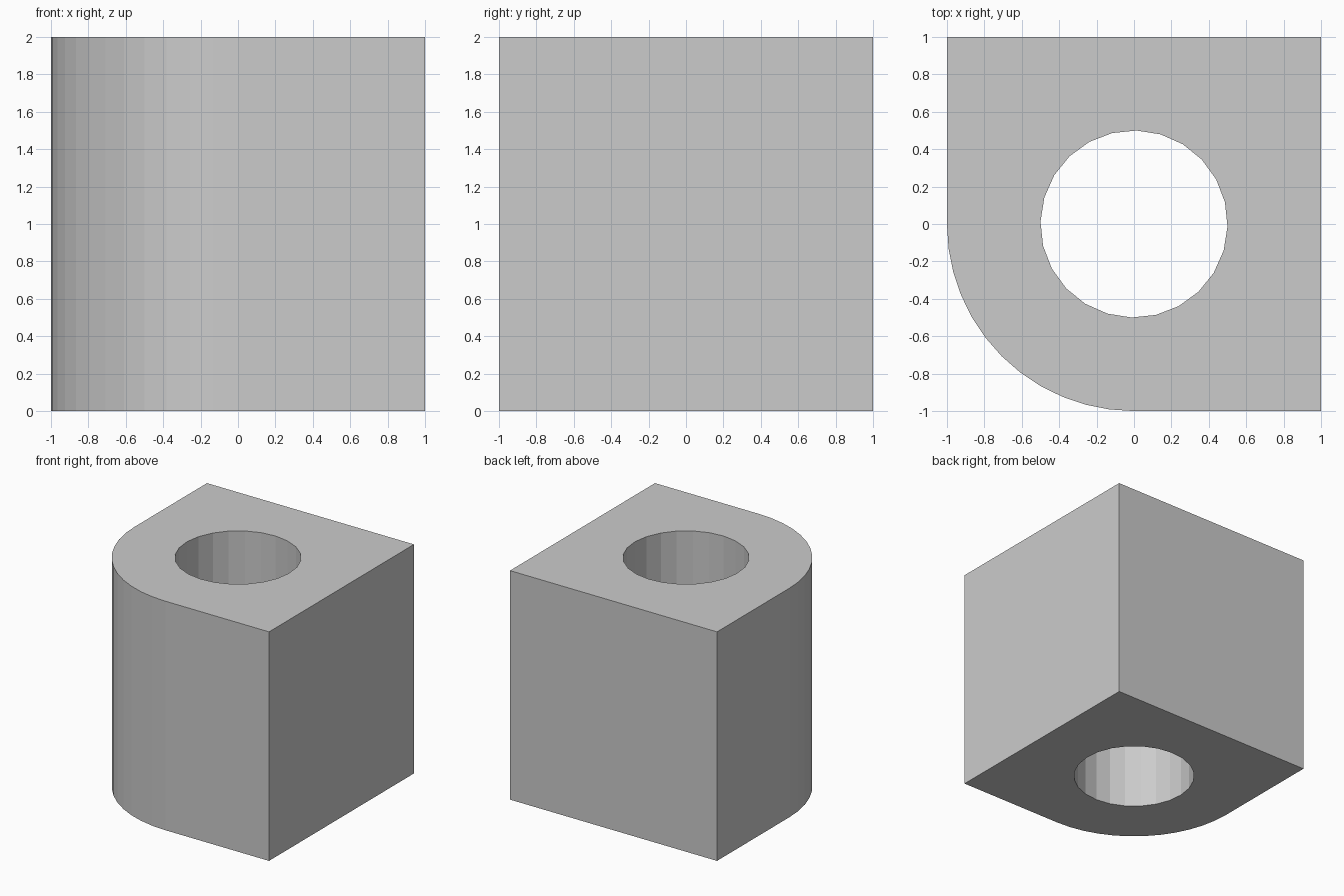
import bpy, bmesh, math

if "Cube" in bpy.data.objects:
    bpy.data.objects.remove(bpy.data.objects["Cube"])

HEIGHT = 2.0


def arc(radius, start, step, count):
    """Points on a circle around the origin, angles in degrees."""
    angles = [math.radians(start + step * i) for i in range(count)]
    return [(radius * math.cos(a), radius * math.sin(a)) for a in angles]


def add_loop(bm, points):
    verts = [bm.verts.new((x, y, 0)) for x, y in points]
    return [bm.edges.new((v, verts[(i + 1) % len(verts)])) for i, v in enumerate(verts)]


bm = bmesh.new()

# Outer profile: square with one quarter-round corner
edges = add_loop(bm, arc(1.0, 180, 7.5, 13) + [(1, -1), (1, 1), (-1, 1)])

# 24-sided through hole
edges += add_loop(bm, arc(0.5, -1.5, 15, 24))

# Fill between the loops and extrude to full height
bmesh.ops.triangle_fill(bm, edges=edges, use_beauty=True)
result = bmesh.ops.extrude_face_region(bm, geom=bm.faces[:], use_keep_orig=True)
top = [g for g in result["geom"] if isinstance(g, bmesh.types.BMVert)]
bmesh.ops.translate(bm, verts=top, vec=(0, 0, HEIGHT))
bmesh.ops.recalc_face_normals(bm, faces=bm.faces[:])

mesh = bpy.data.meshes.new("bored_block")
bm.to_mesh(mesh)
bm.free()
block = bpy.data.objects.new("bored_block", mesh)
bpy.context.collection.objects.link(block)
